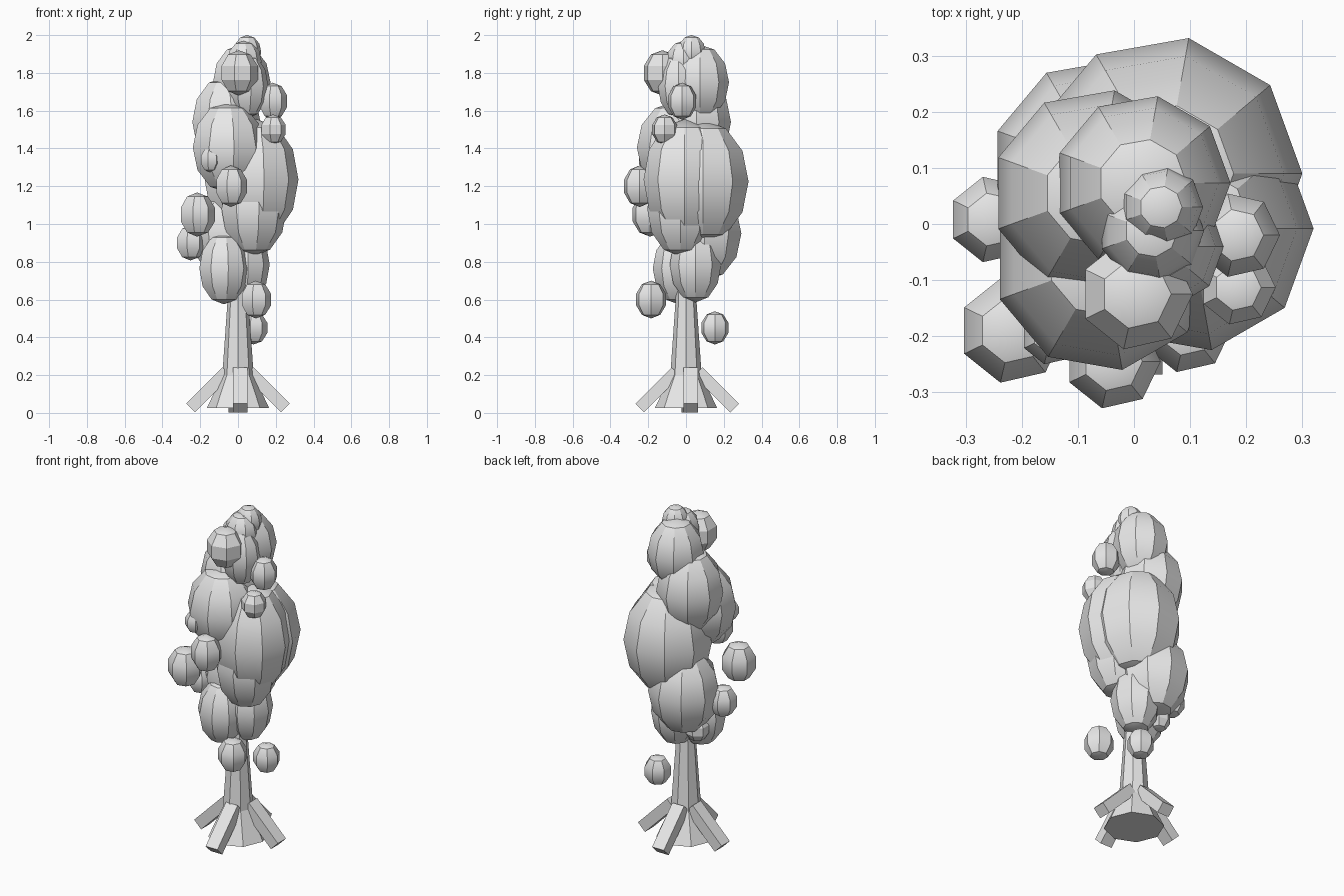
import bpy, bmesh, math
from mathutils import Matrix, Vector

if "Cube" in bpy.data.objects:
    bpy.data.objects.remove(bpy.data.objects["Cube"])

grey = bpy.data.materials.new("plain_grey")
grey.diffuse_color = (0.8, 0.8, 0.8, 1)
grey.use_nodes = True
grey.node_tree.nodes["Principled BSDF"].inputs["Base Color"].default_value = grey.diffuse_color


def finish(name, bm, smooth=None):
    bmesh.ops.recalc_face_normals(bm, faces=bm.faces)
    me = bpy.data.meshes.new(name)
    bm.to_mesh(me)
    bm.free()
    me.materials.append(grey)
    ob = bpy.data.objects.new(name, me)
    bpy.context.collection.objects.link(ob)
    if smooth:
        bpy.ops.object.select_all(action='DESELECT')
        ob.select_set(True)
        bpy.context.view_layer.objects.active = ob
        bpy.ops.object.shade_smooth_by_angle(angle=math.radians(smooth))
    return ob


def lathe(bm, profile, sides, center):
    """Turn (radius, z) points around the vertical axis; radius 0 makes a pole."""
    c = Vector(center)
    rings = []
    for r, z in profile:
        n = sides if r > 1e-5 else 1
        rings.append([bm.verts.new(c + Vector((r * math.cos(math.tau * i / sides),
                                               r * math.sin(math.tau * i / sides), z)))
                      for i in range(n)])
    for a, b in zip(rings, rings[1:]):
        for i in range(sides):
            j = (i + 1) % sides
            quad = [a[i % len(a)], a[j % len(a)], b[j % len(b)], b[i % len(b)]]
            bm.faces.new(list(dict.fromkeys(quad)))
    for ring in (rings[0], rings[-1]):
        if len(ring) > 1:
            bm.faces.new(ring)


def ball(name, x, y, z, r, rz, sides, rings, smooth=None):
    bm = bmesh.new()
    lat = [math.pi * (k / rings - 0.5) for k in range(rings + 1)]
    lathe(bm, [(r * math.cos(t), rz * math.sin(t)) for t in lat], sides, (x, y, z))
    finish(name, bm, smooth)


# Foliage clumps: x, y, z, radius, half height
clumps = [
    (0.055, 0.09, 1.225, 0.245, 0.325),
    (0.10, -0.008, 1.235, 0.22, 0.32),
    (-0.055, -0.067, 1.405, 0.196, 0.24),
    (-0.067, 0.055, 1.54, 0.186, 0.24),
    (0.015, 0.073, 1.75, 0.157, 0.20),
    (0.05, -0.04, 1.73, 0.11, 0.17),
    (0.031, -0.012, 1.86, 0.094, 0.11),
    (0.048, 0.03, 1.91, 0.075, 0.09),
    (-0.057, 0.098, 0.95, 0.198, 0.25),
    (0.08, -0.03, 1.08, 0.178, 0.25),
    (-0.075, -0.04, 0.765, 0.138, 0.19),
    (0.03, 0.05, 0.785, 0.138, 0.20),
]
for i, c in enumerate(clumps):
    ball(f"foliage_{i + 1}", *c, 9, 6, 30)

# Fruits: x, y, z, radius, half height
fruits = [
    (-0.252, 0.008, 0.90, 0.082, 0.093),
    (-0.217, -0.19, 1.05, 0.10, 0.117),
    (-0.038, -0.245, 1.20, 0.09, 0.11),
    (0.004, -0.125, 1.80, 0.106, 0.12),
    (0.184, -0.02, 1.65, 0.08, 0.098),
    (0.185, -0.113, 1.50, 0.071, 0.08),
    (-0.148, -0.198, 1.34, 0.056, 0.066),
    (0.094, -0.185, 0.60, 0.085, 0.10),
    (0.082, 0.153, 0.45, 0.077, 0.088),
    (-0.12, 0.065, 0.72, 0.068, 0.075),
]
for i, c in enumerate(fruits):
    ball(f"fruit_{i + 1}", *c, 7, 5, 30)

# Flared trunk
bm = bmesh.new()
lathe(bm, [(0.165, 0.025), (0.083, 0.2), (0.055, 0.6), (0.05, 0.9)], 8, (0, 0, 0))
finish("trunk", bm)

# Four roots sloping down from the trunk, each nudged a little sideways
for i, (dx, dy) in enumerate([(0, 0.025), (-0.01, 0.006), (0, 0.015), (0.012, 0.006)]):
    bm = bmesh.new()
    bmesh.ops.create_cube(bm, size=1, matrix=(
        Matrix.Translation((dx, dy, 0))
        @ Matrix.Rotation(i * math.pi / 2, 4, 'Z')
        @ Matrix.Translation((0.155, 0, 0.122))
        @ Matrix.Rotation(math.radians(45), 4, 'Y')
        @ Matrix.Diagonal((0.272, 0.078, 0.065, 1))))
    finish(f"root_{i + 1}", bm)
